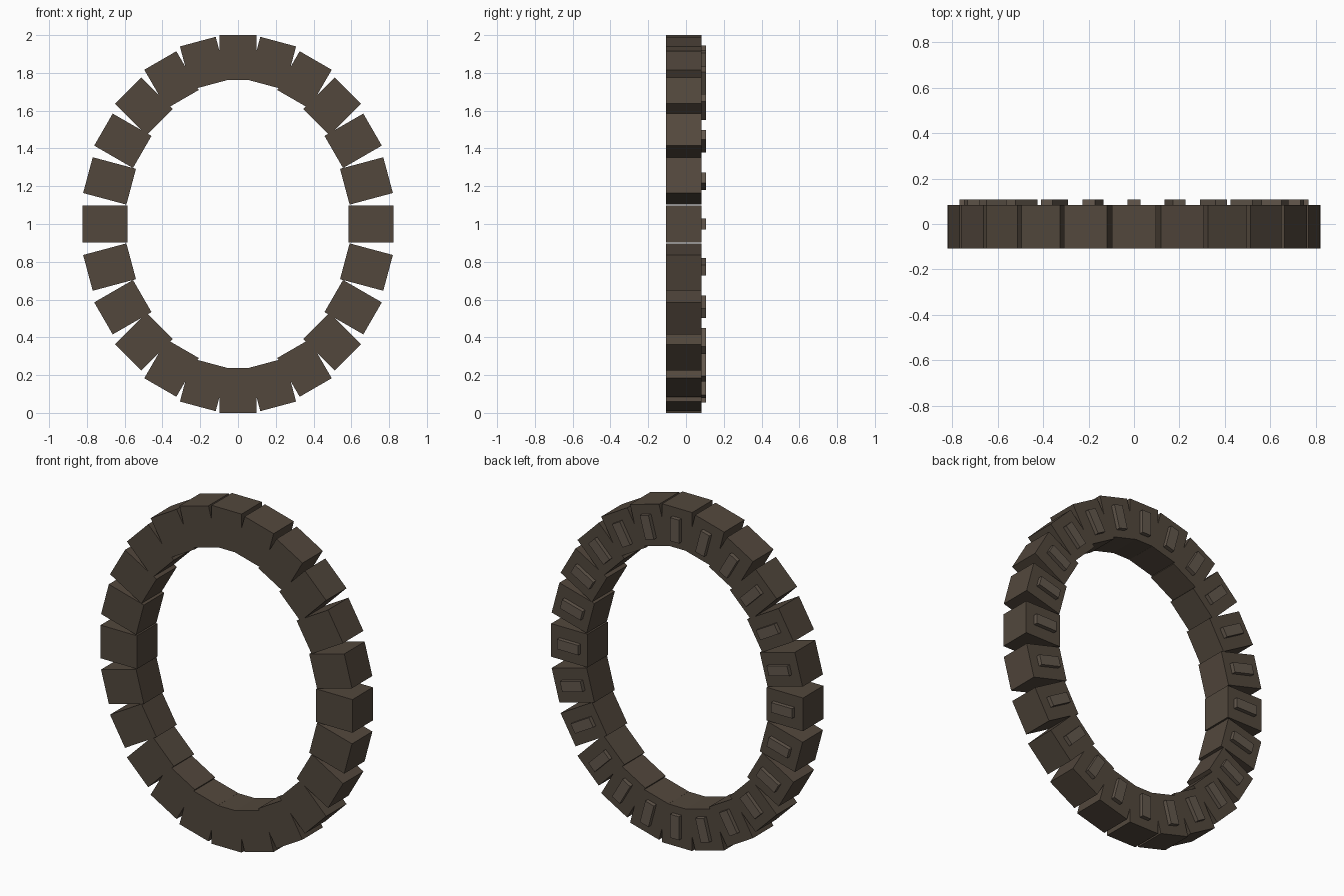
import bpy, math
from mathutils import Matrix, Vector

if "Cube" in bpy.data.objects:
    bpy.data.objects.remove(bpy.data.objects["Cube"])

def material(name, rgb):
    m = bpy.data.materials.new(name)
    m.diffuse_color = (*rgb, 1)
    m.use_nodes = True
    m.node_tree.nodes["Principled BSDF"].inputs["Base Color"].default_value = m.diffuse_color
    return m

rubber = material("dark brown rubber", (0.085, 0.064, 0.046))
ridge_mat = material("lighter brown ridge", (0.125, 0.097, 0.073))

COUNT = 24
RX, RZ = 0.704, 0.881   # oval through the block centres

def box(name, size, center, mat):
    bpy.ops.mesh.primitive_cube_add(size=1)
    ob = bpy.context.object
    ob.name = name
    ob.data.transform(Matrix.Translation(center) @ Matrix.Diagonal((*size, 1)))
    ob.data.materials.append(mat)
    return ob

def place(ob, a):
    # local x points outwards along the block's angle
    ob.matrix_world = (Matrix.Translation((RX * math.cos(a), 0, 1 + RZ * math.sin(a)))
                       @ Matrix.Rotation(-a, 4, 'Y'))

for i in range(COUNT):
    a = 2 * math.pi * i / COUNT
    # tread block
    place(box(f"tread_block_{i}", (0.237, 0.190, 0.196), Vector((0, -0.012, 0)), rubber), a)
    # raised guide ridge on the back face
    place(box(f"guide_ridge_{i}", (0.138, 0.034, 0.058), Vector((-0.005, 0.090, 0)), ridge_mat), a)
